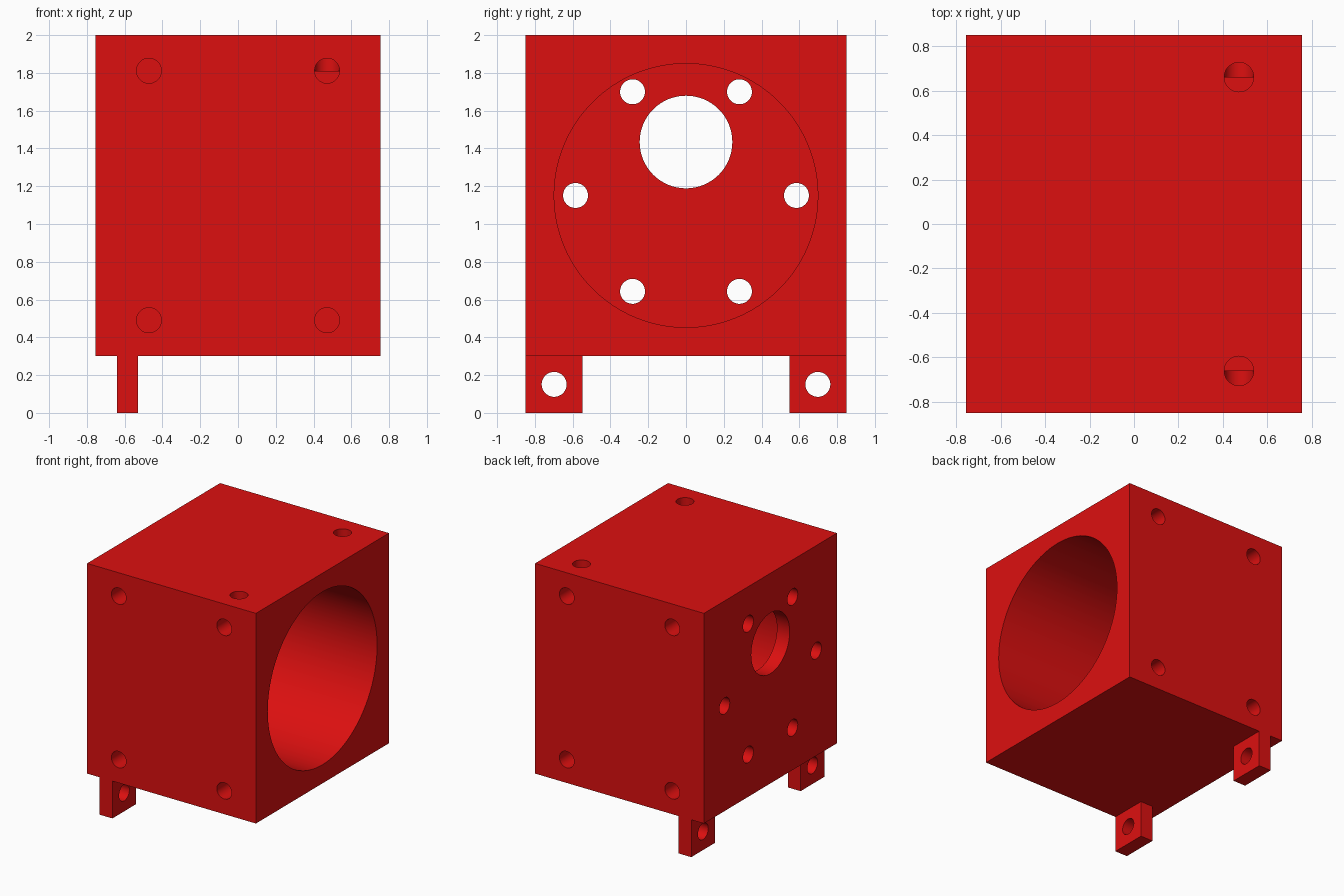
import bpy
import math
from mathutils import Vector

if "Cube" in bpy.data.objects:
    bpy.data.objects.remove(bpy.data.objects["Cube"])

U = 2 / 106  # one millimetre, for a part 106 mm tall

red = bpy.data.materials.new("red")
red.diffuse_color = (0.72, 0.005, 0.005, 1)
red.use_nodes = True
red.node_tree.nodes["Principled BSDF"].inputs["Base Color"].default_value = red.diffuse_color


def box(name, lo, hi):
    lo, hi = Vector(lo) * U, Vector(hi) * U
    bpy.ops.mesh.primitive_cube_add(size=1, location=(lo + hi) / 2)
    ob = bpy.context.object
    ob.name = name
    ob.scale = hi - lo
    bpy.ops.object.transform_apply(location=True, rotation=False, scale=True)
    ob.data.materials.append(red)
    return ob


def drill(ob, start, end, radius, sides=48):
    """Cut a round, flat-bottomed hole between two points."""
    a, b = Vector(start) * U, Vector(end) * U
    bpy.ops.mesh.primitive_cylinder_add(
        vertices=sides, radius=radius * U, depth=(b - a).length, location=(a + b) / 2,
        rotation=(b - a).to_track_quat('Z', 'Y').to_euler())
    cutter = bpy.context.object
    cutter.hide_render = True
    cutter.data.materials.append(red)
    bpy.ops.object.select_all(action='DESELECT')
    bpy.context.view_layer.objects.active = ob
    ob.select_set(True)
    mod = ob.modifiers.new("hole", 'BOOLEAN')
    mod.operation = 'DIFFERENCE'
    mod.solver = 'EXACT'
    mod.object = cutter
    bpy.ops.object.modifier_apply(modifier=mod.name)
    bpy.data.objects.remove(cutter)


def smooth(ob):
    bpy.ops.object.select_all(action='DESELECT')
    bpy.context.view_layer.objects.active = ob
    ob.select_set(True)
    bpy.ops.object.shade_smooth_by_angle(angle=math.radians(30))


HOLE = 3.5
MID = 61  # height of the bore axis

# Housing block with a deep bore, leaving a thin end wall
housing = box("housing", (-40, -45, 16), (40, 45, 106))
drill(housing, (-34, 0, MID), (50, 0, MID), 37, 128)

# Off-centre shaft hole and six bolt holes through the end wall
drill(housing, (-50, 0, 76), (-30, 0, 76), 13, 64)
for s in (-1, 1):
    for y, z in ((15, 90.1), (31, MID), (15, 34.1)):
        drill(housing, (-50, s * y, z), (-30, s * y, z), HOLE)

# Blind mounting holes in the front, the back and the top
for s in (-1, 1):
    for x in (-25, 25):
        for z in (26, 96):
            drill(housing, (x, s * 50, z), (x, s * 35, z), HOLE)
    drill(housing, (25, s * 35, 111), (25, s * 35, 96), HOLE)
smooth(housing)

# Two drilled mounting lugs below the block
for s, name in ((-1, "front_lug"), (1, "back_lug")):
    y0, y1 = sorted((s * 29, s * 45))
    lug = box(name, (-34, y0, 0), (-28, y1, 16))
    drill(lug, (-40, s * 37, 8), (-20, s * 37, 8), HOLE)
    smooth(lug)
